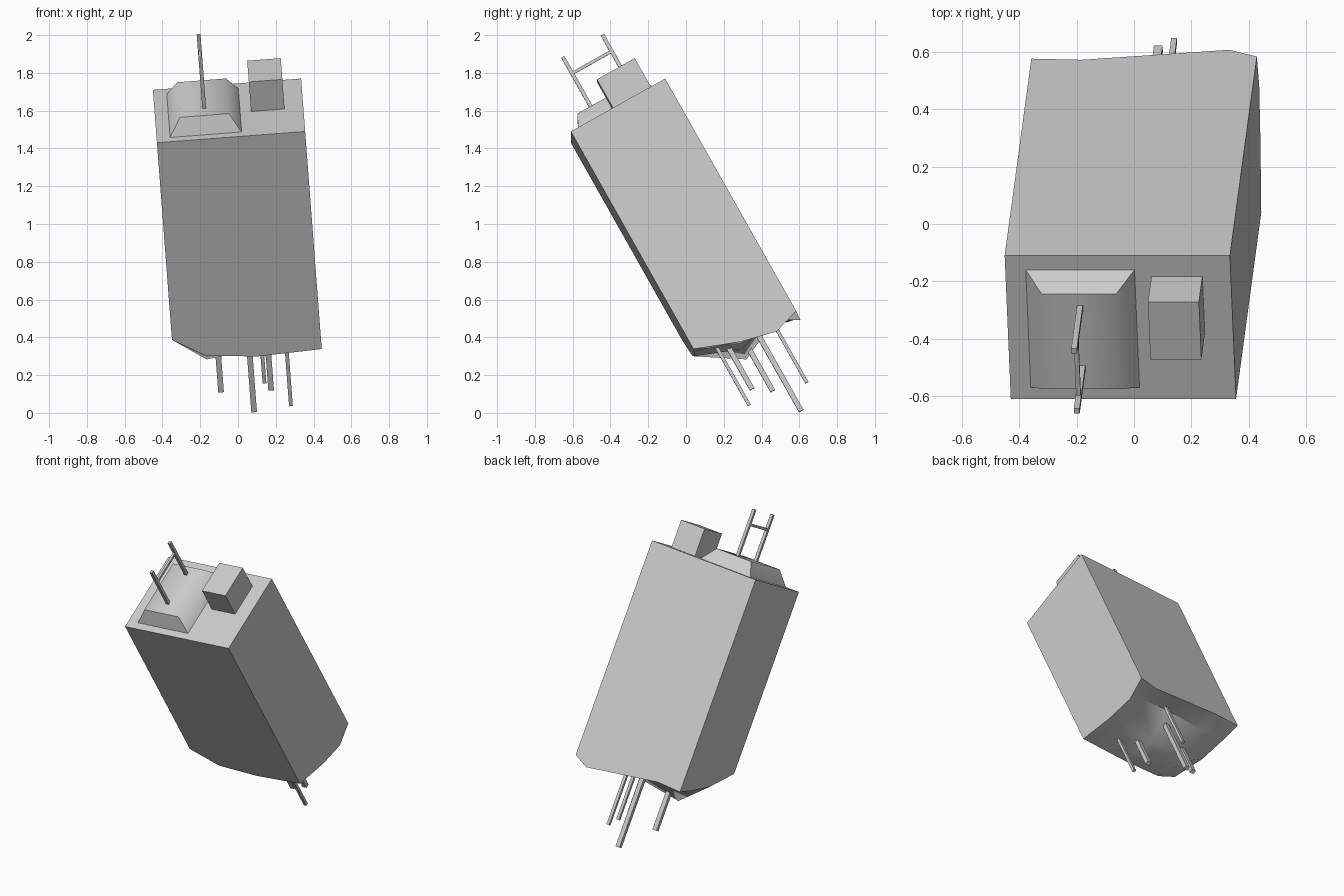
import bpy, bmesh, math
from mathutils import Matrix, Vector

old = bpy.data.objects.get("Cube")
if old:
    bpy.data.objects.remove(old, do_unlink=True)

concrete = bpy.data.materials.new("concrete_grey")
concrete.use_nodes = True
concrete.diffuse_color = (0.6, 0.6, 0.6, 1)
concrete.node_tree.nodes["Principled BSDF"].inputs["Base Color"].default_value = (0.6, 0.6, 0.6, 1)

# Tilted frame: origin at the roof centre, columns are width, depth and height axes
across = Vector((0.997, 0, 0.076)).normalized()
deep = Vector((-0.035, 0.872, 0.489)).normalized()
up = across.cross(deep).normalized()
deep = up.cross(across)
TILT = Matrix.Translation((-0.0475, -0.36, 1.6)) @ Matrix((across, deep, up)).transposed().to_4x4()
WIDTH, DEPTH = 0.787, 0.573


def finish(name, bm, angle=None):
    bmesh.ops.recalc_face_normals(bm, faces=bm.faces)
    bm.transform(TILT)
    mesh = bpy.data.meshes.new(name)
    bm.to_mesh(mesh)
    bm.free()
    obj = bpy.data.objects.new(name, mesh)
    bpy.context.collection.objects.link(obj)
    mesh.materials.append(concrete)
    if angle:
        bpy.ops.object.select_all(action='DESELECT')
        bpy.context.view_layer.objects.active = obj
        obj.select_set(True)
        bpy.ops.object.shade_smooth_by_angle(angle=math.radians(angle))
    return obj


def block(name, centre, size, inset=(0, 0), angle=None):
    """Box, optionally tapered at the top by an inset on each side."""
    bm = bmesh.new()
    bmesh.ops.create_cube(bm, size=1)
    for v in bm.verts:
        top = v.co.z > 0
        for i in range(3):
            v.co[i] *= size[i]
        if top:
            for i in range(2):
                v.co[i] -= math.copysign(inset[i], v.co[i])
        v.co += Vector(centre)
    return finish(name, bm, angle)


# Tower shaft: straight walls with a jagged broken underside
columns = (0, 0.175, 0.45, 0.687, WIDTH)
rows = (0, 0.24, 0.43, DEPTH)
drops = ((1.20, 1.315, 1.34, 1.33, 1.325),
         (1.32, 1.47, 1.43, 1.40, 1.415),
         (1.37, 1.38, 1.34, 1.38, 1.46),
         (1.40, 1.392, 1.43, 1.463, 1.415))
bm = bmesh.new()
low = [[bm.verts.new((c - WIDTH / 2, r - DEPTH / 2, -d)) for c, d in zip(columns, line)]
       for r, line in zip(rows, drops)]
for a, b in zip(low, low[1:]):
    for i in range(len(columns) - 1):
        bm.faces.new((a[i], a[i + 1], b[i + 1], b[i]))
corner = {(x, y): bm.verts.new((x * WIDTH / 2, y * DEPTH / 2, 0)) for x in (-1, 1) for y in (-1, 1)}
bm.faces.new([corner[k] for k in ((-1, -1), (1, -1), (1, 1), (-1, 1))])
bm.faces.new(low[0] + [corner[1, -1], corner[-1, -1]])
bm.faces.new(low[-1] + [corner[1, 1], corner[-1, 1]])
bm.faces.new([r[0] for r in low] + [corner[-1, 1], corner[-1, -1]])
bm.faces.new([r[-1] for r in low] + [corner[1, 1], corner[1, -1]])
finish("tower_shaft", bm, 45)

# Roof parts
block("roof_box", (0.205, 0.088, 0.09), (0.178, 0.23, 0.18))
block("roof_housing", (-0.132, -0.005, 0.046), (0.38, 0.47, 0.092), (0.06, 0.045), 60)

# Mast frame: two posts joined by a bar
for label, y in (("front", -0.11), ("back", 0.13)):
    block("mast_post_" + label, (-0.13, y, 0.24), (0.02, 0.02, 0.32))
block("mast_crossbar", (-0.13, 0.01, 0.3), (0.016, 0.24, 0.016))

# Exposed rods hanging from the broken end, placed by their lower tips
tips = (((0.28, 0.335, 0.04), 0.02), ((0.175, 0.35, 0.125), 0.03), ((-0.09, 0.46, 0.115), 0.03),
        ((0.085, 0.61, 0.01), 0.03), ((0.14, 0.64, 0.16), 0.02))
for n, (tip, thick) in enumerate(tips, 1):
    p = TILT.inverted() @ Vector(tip)
    length = -1.3 - p.z
    block(f"broken_rod_{n}", (p.x, p.y, p.z + length / 2), (thick, thick * 0.9, length))
